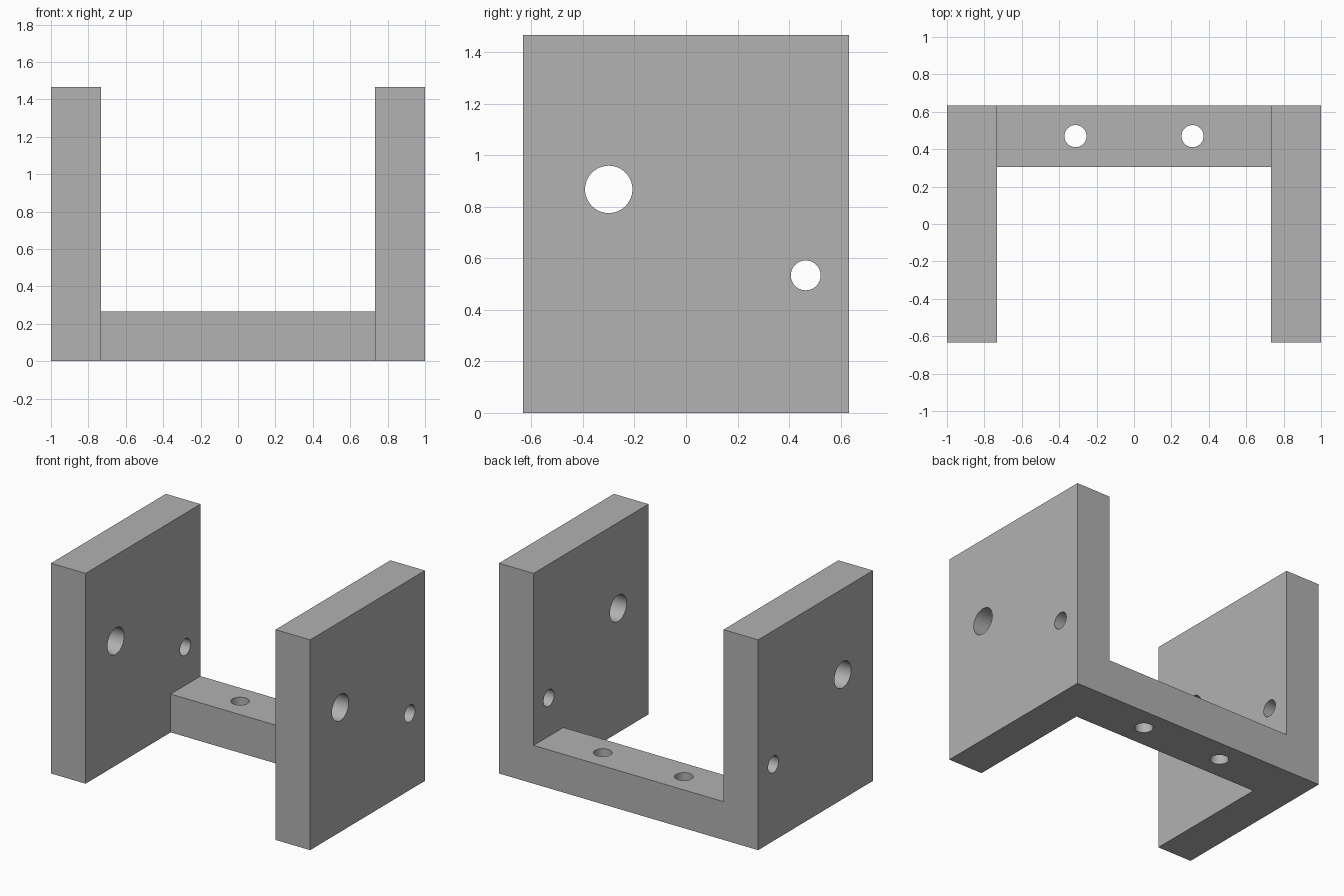
import bpy
from math import pi, radians
from mathutils import Vector

default = bpy.data.objects.get("Cube")
if default:
    bpy.data.objects.remove(default, do_unlink=True)

GREY = (0.445, 0.445, 0.445, 1)
metal = bpy.data.materials.new("plain grey")
metal.use_nodes = True
metal.diffuse_color = GREY
metal.node_tree.nodes["Principled BSDF"].inputs["Base Color"].default_value = GREY

WIDTH, DEPTH, HEIGHT, THICK = 2.0, 1.266, 1.467, 0.267
BAR_DEPTH = 0.328


def block(name, low, high):
    """Box between two opposite corners."""
    low, high = Vector(low), Vector(high)
    bpy.ops.mesh.primitive_cube_add(size=1, location=(low + high) / 2)
    obj = bpy.context.object
    obj.name = name
    obj.scale = high - low
    bpy.ops.object.transform_apply(location=False, rotation=False, scale=True)
    obj.data.materials.append(metal)
    return obj


def drill(obj, centre, radius, rotation=(0, 0, 0)):
    """Cut a round through hole."""
    bpy.ops.mesh.primitive_cylinder_add(vertices=48, radius=radius, depth=THICK * 2,
                                        location=centre, rotation=rotation)
    cutter = bpy.context.object
    cutter.hide_render = True
    cutter.data.materials.append(metal)
    bpy.ops.object.select_all(action="DESELECT")
    obj.select_set(True)
    bpy.context.view_layer.objects.active = obj
    cut = obj.modifiers.new("hole", "BOOLEAN")
    cut.operation = "DIFFERENCE"
    cut.solver = "EXACT"
    cut.object = cutter
    bpy.ops.object.modifier_apply(modifier=cut.name)
    bpy.data.objects.remove(cutter, do_unlink=True)


def finish(obj):
    bpy.ops.object.select_all(action="DESELECT")
    obj.select_set(True)
    bpy.context.view_layer.objects.active = obj
    bpy.ops.object.shade_smooth_by_angle(angle=radians(30))


# Side plates, each with a large front hole and a small rear hole
for name, side in (("left_plate", 1), ("right_plate", -1)):
    xs = sorted((side * WIDTH / 2, side * (WIDTH / 2 - THICK)))
    plate = block(name, (xs[0], -DEPTH / 2, 0), (xs[1], DEPTH / 2, HEIGHT))
    mid = sum(xs) / 2
    drill(plate, (mid, -0.3, 0.868), 0.092, (0, pi / 2, 0))
    drill(plate, (mid, 0.465, 0.534), 0.058, (0, pi / 2, 0))
    finish(plate)

# Rear cross bar with two vertical mounting holes
inner = WIDTH / 2 - THICK
bar = block("cross_bar", (-inner, DEPTH / 2 - BAR_DEPTH, 0), (inner, DEPTH / 2, THICK))
for side in (-1, 1):
    drill(bar, (side * 0.313, 0.47, THICK / 2), 0.059)
finish(bar)
